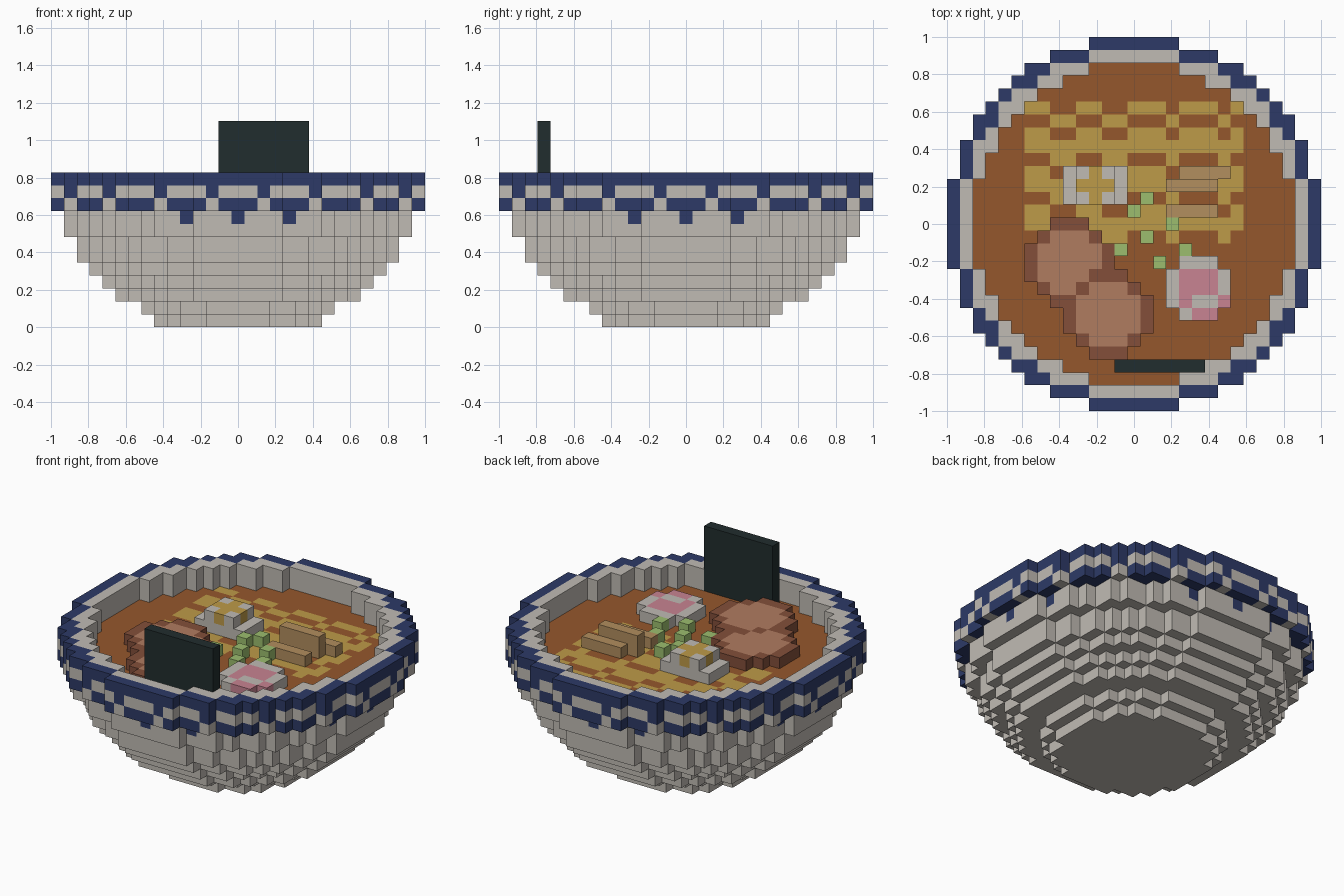
import bpy, bmesh

if "Cube" in bpy.data.objects:
    bpy.data.objects.remove(bpy.data.objects["Cube"], do_unlink=True)

U = 2 / 29  # edge of one block


def make_mat(name, rgb):
    lin = [((c / 255 + 0.055) / 1.055) ** 2.4 for c in rgb] + [1]
    m = bpy.data.materials.new(name)
    m.use_nodes = True
    m.diffuse_color = lin
    bsdf = m.node_tree.nodes["Principled BSDF"]
    bsdf.inputs["Base Color"].default_value = lin
    bsdf.inputs["Roughness"].default_value = 0.8
    return m


MATS = {n: make_mat(n, c) for n, c in {
    "white": (192, 187, 180), "navy": (45, 58, 103), "broth": (149, 87, 44),
    "noodle_yellow": (190, 155, 72), "meat_brown": (131, 79, 58),
    "meat_tan": (176, 124, 96), "pink": (200, 131, 146), "green": (156, 190, 110),
    "seaweed": (33, 45, 46), "bamboo_tan": (178, 142, 94)}.items()}

SIDES = {  # outward direction: corner offsets, counter-clockwise from outside
    (1, 0, 0): [(1, 0, 0), (1, 1, 0), (1, 1, 1), (1, 0, 1)],
    (-1, 0, 0): [(0, 0, 0), (0, 0, 1), (0, 1, 1), (0, 1, 0)],
    (0, 1, 0): [(0, 1, 0), (0, 1, 1), (1, 1, 1), (1, 1, 0)],
    (0, -1, 0): [(0, 0, 0), (1, 0, 0), (1, 0, 1), (0, 0, 1)],
    (0, 0, 1): [(0, 0, 1), (1, 0, 1), (1, 1, 1), (0, 1, 1)],
    (0, 0, -1): [(0, 0, 0), (0, 1, 0), (1, 1, 0), (1, 0, 0)]}


def blocks(name, cells):
    """Make one object from {(i, j, layer): material name}, outer faces only."""
    used = sorted(set(cells.values()))
    me = bpy.data.meshes.new(name)
    for n in used:
        me.materials.append(MATS[n])
    bm = bmesh.new()
    corners = {}

    def vert(p):
        if p not in corners:
            corners[p] = bm.verts.new(((p[0] - 0.5) * U, (p[1] - 0.5) * U, p[2] * U))
        return corners[p]

    for (i, j, k), mat in cells.items():
        for (a, b, c), quad in SIDES.items():
            if (i + a, j + b, k + c) not in cells:
                f = bm.faces.new([vert((i + x, j + y, k + z)) for x, y, z in quad])
                f.material_index = used.index(mat)
    bm.to_mesh(me)
    bm.free()
    ob = bpy.data.objects.new(name, me)
    bpy.context.collection.objects.link(ob)
    return ob


def disc(r, ci=0, cj=0):
    n = int(r)
    return {(ci + i, cj + j) for i in range(-n, n + 1) for j in range(-n, n + 1)
            if i * i + j * j <= r * r}


def box(i0, i1, j0, j1, k0, k1, mat):
    return {(i, j, k): mat for i in range(i0, i1 + 1)
            for j in range(j0, j1 + 1) for k in range(k0, k1 + 1)}


# Bowl body: stacked discs that widen upwards
body = {}
for k, r in enumerate([6.5, 7.5, 9.5, 10.5, 11.5, 12.5, 12.5, 13.5, 13.5]):
    for i, j in disc(r):
        drip = k == 8 and (min(abs(i), abs(j)), max(abs(i), abs(j))) in [(0, 13), (4, 12)]
        body[i, j, k] = "navy" if drip else "white"
blocks("bowl_body", body)

# Bowl rim: white inner wall, patterned outer band
inner, middle, outer = disc(12.5), disc(13.5), disc(14.5)
CREST = [(2, 14), (6, 13), (10, 10)]
rim = {}
for i, j in outer - inner:
    crest = (min(abs(i), abs(j)), max(abs(i), abs(j))) in CREST
    for k in (9, 10, 11):
        blue = (i, j) not in middle and (k == 11 or crest == (k == 10))
        rim[i, j, k] = "navy" if blue else "white"
blocks("bowl_rim", rim)

# Broth with wavy noodles level with its surface
WAVE_UP = {-8, -7, -4, -3, 0, 1, 2, 4, 5, 6, 8}
soup = {}
for i, j in inner:
    h = j if i in WAVE_UP else j + 1
    noodle = abs(i) <= 8 and -1 <= j <= 9 and h <= 9 and h % 3 != 2
    soup[i, j, 9] = "noodle_yellow" if noodle else "broth"
blocks("broth_and_noodles", soup)

# Two overlapping meat slices
meat = {}
for ci, cj in [(-5, -3), (-2, -7)]:
    core = disc(2.5, ci, cj)
    for c in disc(3.5, ci, cj):
        meat[(*c, 10)] = "meat_tan" if c in core else "meat_brown"
blocks("meat_slices", meat)

# Egg: wide base, smaller top with a cross-shaped yolk
egg = box(-5, -1, 2, 4, 10, 10, "white")
for i, j, k in box(-4, -2, 2, 4, 11, 11, ""):
    egg[i, j, k] = "noodle_yellow" if abs(i + 3) + abs(j - 3) <= 1 else "white"
blocks("egg", egg)

# Fish cake with a pink swirl
cake = {}
for row, line in enumerate([" WWW ", "WPPPW", "WPPPW", "WPWWP", " WPP "]):
    for col, ch in enumerate(line):
        if ch != " ":
            cake[3 + col, -3 - row, 10] = "pink" if ch == "P" else "white"
blocks("fish_cake", cake)

# Bamboo strips
for n, (i, j, top) in enumerate([(4, 4, 10), (3, 3, 11), (3, 1, 10)]):
    blocks(f"bamboo_strip_{n + 1}", box(i, i + 3, j, j, 10, top, "bamboo_tan"))

# Scallion pieces
for n, (i, j) in enumerate([(1, 2), (0, 1), (3, 0), (1, -1), (-1, -2), (4, -2), (2, -3)]):
    blocks(f"scallion_{n + 1}", box(i, i, j, j, 10, 10, "green"))

# Seaweed sheet standing at the front
blocks("seaweed_sheet", box(-1, 5, -11, -11, 10, 15, "seaweed"))
